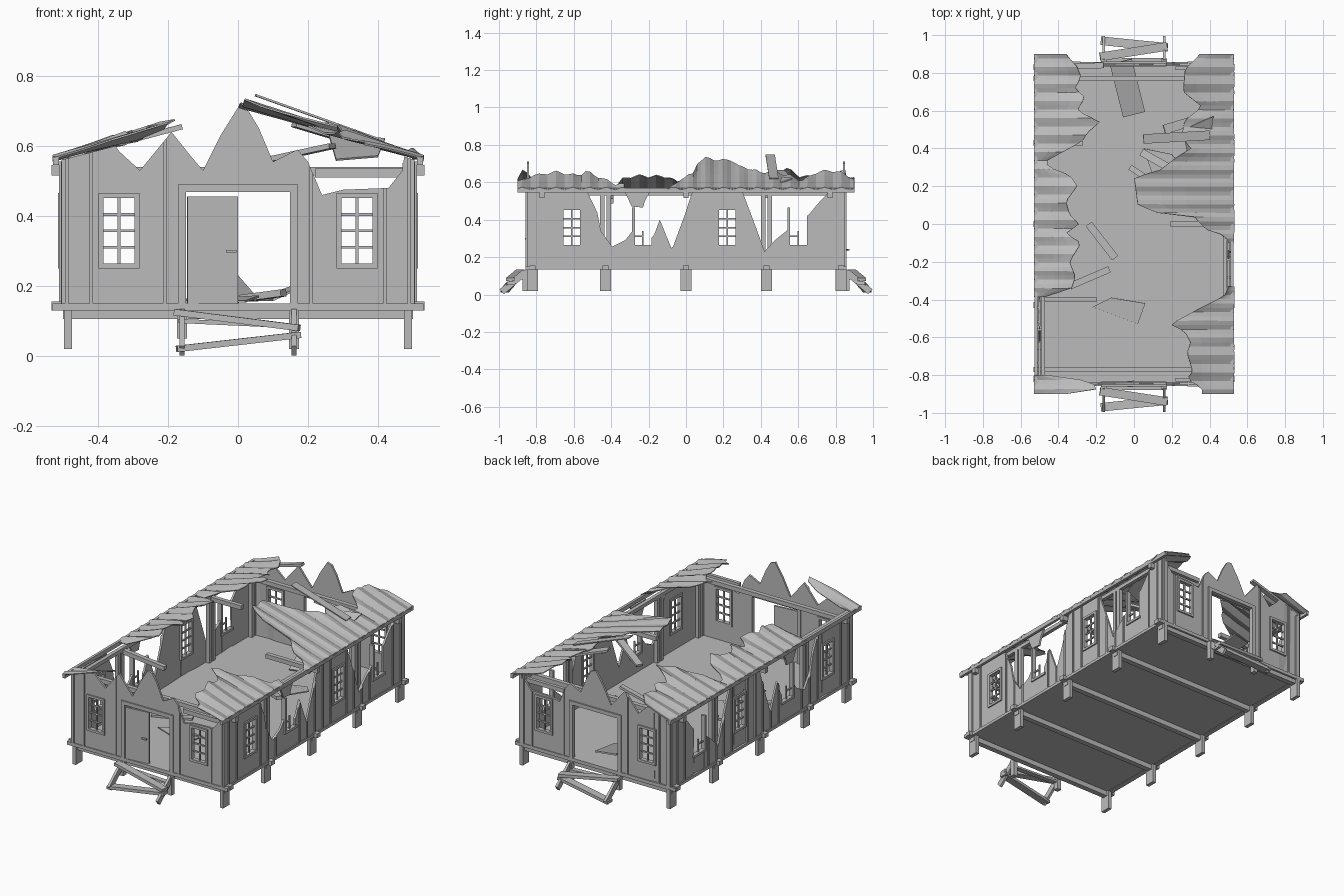
import bpy, bmesh, math
from mathutils import Vector

cube = bpy.data.objects.get("Cube")
if cube:
    bpy.data.objects.remove(cube)

grey = bpy.data.materials.new("weathered grey")
grey.use_nodes = True
grey.diffuse_color = (0.5, 0.5, 0.5, 1)
grey.node_tree.nodes["Principled BSDF"].inputs["Base Color"].default_value = (0.5, 0.5, 0.5, 1)


def finish(name, bm, thick=0):
    mesh = bpy.data.meshes.new(name)
    bmesh.ops.recalc_face_normals(bm, faces=bm.faces[:])
    bm.to_mesh(mesh)
    bm.free()
    mesh.materials.append(grey)
    ob = bpy.data.objects.new(name, mesh)
    bpy.context.collection.objects.link(ob)
    if thick:
        mod = ob.modifiers.new("thickness", "SOLIDIFY")
        mod.thickness, mod.offset = thick, 0
    return ob


def box(name, x0, x1, y0, y1, z0, z1):
    bm = bmesh.new()
    bmesh.ops.create_cube(bm, size=1)
    for v in bm.verts:
        v.co = ((x0 + x1) / 2 + v.co.x * (x1 - x0), (y0 + y1) / 2 + v.co.y * (y1 - y0),
                (z0 + z1) / 2 + v.co.z * (z1 - z0))
    return finish(name, bm)


def plank(name, a, b, width, thick):
    # board running from a to b, lying as flat as its slope allows
    a, b = Vector(a), Vector(b)
    along = (b - a).normalized()
    side = along.cross(Vector((0, 0, 1))).normalized()
    up = side.cross(along)
    bm = bmesh.new()
    bmesh.ops.create_cube(bm, size=1)
    for v in bm.verts:
        v.co = (a + b) / 2 + along * v.co.x * (b - a).length + side * v.co.y * width + up * v.co.z * thick
    return finish(name, bm)


def sheet(name, points, thick):
    bm = bmesh.new()
    bm.faces.new([bm.verts.new(p) for p in points])
    return finish(name, bm, thick)


def lerp(table, u):
    for (a, p), (b, q) in zip(table, table[1:]):
        if a <= u <= b:
            return p + (q - p) * (u - a) / (b - a)
    return table[-1][1]


BASE, EAVE = 0.15, 0.555


def wall(name, place, top, holes, seams):
    # place(u, z, out) maps wall coordinates to the world; holes are (u0, u1, z0, z1)
    us = sorted({u for u, z in top} | {u for h in holes for u in h[:2]})
    bm = bmesh.new()

    def piece(a, b, lo, hi_a, hi_b, d=0):
        if max(hi_a, hi_b) > lo + 0.002:
            bm.faces.new([bm.verts.new(place(u, z, d)) for u, z in
                          ((a, lo), (b, lo), (b, max(hi_b, lo + 0.001)), (a, max(hi_a, lo + 0.001)))])

    def column(a, b, d=0):
        ta, tb = lerp(top, a), lerp(top, b)
        hole = [h for h in holes if h[0] < (a + b) / 2 < h[1]]
        if hole:
            piece(a, b, BASE, min(ta, hole[0][2]), min(tb, hole[0][2]), d)
            piece(a, b, hole[0][3], ta, tb, d)
        else:
            piece(a, b, BASE, ta, tb, d)

    for a, b in zip(us, us[1:]):
        column(a, b)
    bmesh.ops.remove_doubles(bm, verts=bm.verts[:], dist=0.0005)
    finish(name, bm, 0.012)
    # battens over the board seams
    bm = bmesh.new()
    for u in seams:
        if not any(h[0] - 0.02 < u < h[1] + 0.02 for h in holes):
            column(u - 0.005, u + 0.005, 0.008)
    finish(name + "_battens", bm, 0.008)


def bar(name, place, u0, u1, z0, z1, d0=-0.012, d1=0.014):
    p, q = place(u0, z0, d0), place(u1, z1, d1)
    lo, hi = [min(s) for s in zip(p, q)], [max(s) for s in zip(p, q)]
    return box(name, lo[0], hi[0], lo[1], hi[1], lo[2], hi[2])


def window(name, place, u, broken=False):
    # frame and glazing bars; a broken window keeps its lower left parts
    z0, z1, w, f = 0.25, 0.465, 0.058, 0.014
    bar(name + "_sill", place, u - w, u + w, z0, z0 + f)
    bar(name + "_stile", place, u - w, u - w + f, z0, z1)
    for i in range(1, 2 if broken else 4):
        z = z0 + f + (z1 - z0 - 2 * f) * i / 4
        bar(name + "_bar", place, u - w, u + (0 if broken else w), z - 0.004, z + 0.004, -0.004, 0.004)
    bar(name + "_mullion", place, u - 0.004, u + 0.004, z0, z0 + 0.09 if broken else z1, -0.004, 0.004)
    if not broken:
        bar(name + "_head", place, u - w, u + w, z1 - f, z1)
        bar(name + "_stile", place, u + w - f, u + w, z0, z1)


def opening(u):
    return (u - 0.046, u + 0.046, 0.262, 0.453)


# End walls with doorway, windows and steps
END_TOP = [(-.505, .56), (-.35, .6), (-.34, .585), (-.28, .53), (-.19, .64), (-.13, .565), (-.1, .53), (-.05, .63),
           (.0, .71), (.03, .7), (.06, .65), (.1, .555), (.17, .59), (.2, .555), (.24, .46), (.3, .475),
           (.43, .48), (.47, .53), (.475, .57), (.505, .56)]
for name, s in (("front", -1), ("back", 1)):
    def end(u, z, d, s=s):
        return (u, s * (0.845 + d), z)
    holes = [opening(-.34), opening(.34), (-.15, .15, BASE, .47)]
    wall(name + "_wall", end, END_TOP, holes, [-.49 + .07 * i for i in range(15)])
    for u in (-.34, .34):
        window(name + "_window", end, u)
    for u in (-.16, .16):
        bar(name + "_door_post", end, u - .011, u + .011, .14, .49)
        bar(name + "_step_leg", end, u - .014, u + .014, .02 if u > 0 else .05, .13, .0, .03)
        plank(name + "_stringer", (u, s * .86, .12), (u, s * .985, .015), .015, .035)
    bar(name + "_door_head", end, -.171, .171, .468, .49)
    bar(name + "_torn_rail", end, .22, .47, .51, .535, -.03, -.01)
    bar(name + "_sill", end, -.53, .53, .13, BASE, -.02, .012)
    plank(name + "_upper_step", (-.18, s * .885, .125), (.175, s * .94, .08), .045, .018)
    plank(name + "_lower_step", (-.175, s * .97, .02), (.178, s * .935, .06), .045, .018)
    plank(name + "_inner_step", (-.17, s * .865, .1), (.16, s * .865, .085), .03, .012)

# Front door standing slightly ajar
plank("door_leaf", (-.145, -.85, .298), (0, -.835, .298), .012, .315)
box("door_handle", -.035, -.005, -.862, -.85, .295, .303)

# Long walls
SIDE_TOP = [(-.845, EAVE), (-.53, EAVE), (-.475, .44), (-.455, .34), (-.395, .256), (-.325, .29), (-.27, .36),
            (-.22, .26), (-.17, .32), (-.14, .4), (-.075, .24), (-.005, .43), (.03, .54), (.04, EAVE), (.3, EAVE),
            (.37, .37), (.42, .23), (.475, .29), (.55, .35), (.66, .43), (.7, .48), (.77, EAVE), (.845, EAVE)]
for name, s in (("left", 1), ("right", -1)):
    def side(u, z, d, s=s):
        return (s * (0.5 + d), u, z)
    wall(name + "_wall", side, SIDE_TOP, [opening(u) for u in (-.61, -.23, .22, .6)],
         [-.81 + .0736 * i for i in range(23)])
    for u, broken in ((-.61, False), (-.23, True), (.22, False), (.6, True)):
        window(name + "_window", side, u, broken)
    sheet(name + "_torn_lintel", [side(u, z, 0) for u, z in
          ((-.33, EAVE), (-.29, .47), (-.23, .465), (-.22, .5), (-.19, EAVE))], .012)
    bar(name + "_sill", side, -.85, .85, .133, BASE, -.02, .012)
    bar(name + "_wall_plate", side, -.85, .85, .53, .552, -.03, -.008)
    bar(name + "_eave_board", side, -.9, .9, .545, .57, .012, .028)
    for u in (-.82, -.43, 0, .43, .83):
        bar(name + "_foot", side, u - .03, u + .03, .02, .135, -.025, -.003)
        bar(name + "_joist_end", side, u - .016, u + .016, .13, .155, .0, .033)
        if abs(u) > .1:
            for v in (u - .017, u + .017):
                bar(name + "_stud", side, v - .012, v + .012, BASE, .54, -.03, -.008)
    for u in (-.77, 0, .77):
        bar(name + "_tie_end", side, u - .013, u + .013, .515, .545, 0, .033)

# Floor, joists and tie beams
box("floor", -.505, .505, -.85, .85, .135, .15)
for y in (-.82, -.43, 0, .43, .83):
    box("joist", -.5, .5, y - .016, y + .016, .105, .136)
for y in (-.77, .77):
    box("tie_beam", -.5, .5, y - .013, y + .013, .515, .54)
box("broken_tie_back", -.5, -.27, .415, .44, .515, .54)
box("broken_tie_middle", .19, .5, -.013, .013, .515, .54)
plank("broken_tie_front", (-.5, -.4, .53), (-.2, -.4, .5), .026, .025)


# Corrugated roof patches: table of (y, inner edge distance from the ridge)
def roof(name, s, edge, slope):
    n = max(4, round((edge[-1][0] - edge[0][0]) / .0225))
    bm = bmesh.new()
    rows = []
    for i in range(n + 1):
        y = edge[0][0] + (edge[-1][0] - edge[0][0]) * i / n
        inner = lerp(edge, y)
        row = []
        for k in range(5):
            x = .53 + (inner - .53) * k / 4
            wave = .007 * math.sin(y * 70) + .012 * math.sin(y * 17 + s) * (k / 4) ** 2
            row.append(bm.verts.new((s * x, y, .565 + slope * (.53 - x) + wave)))
        rows.append(row)
    for r, q in zip(rows, rows[1:]):
        for k in range(4):
            bm.faces.new((r[k], r[k + 1], q[k + 1], q[k]))
    finish(name, bm, .005)


roof("right_roof", -1, [(-.385, .47), (-.34, .33), (-.28, .31), (-.2, .34), (-.1, .28), (-.05, .36), (0, .29),
     (.05, .34), (.12, .36), (.2, .3), (.26, .34), (.3, .45), (.33, .47), (.44, .27), (.48, .25), (.54, .18),
     (.6, .3), (.67, .26), (.72, .31), (.78, .28), (.83, .3), (.9, .36)], .28)
roof("right_roof_front", -1, [(-.9, .36), (-.87, .17), (-.83, .25), (-.8, .46)], .28)
roof("left_roof_front", 1, [(-.9, .36), (-.87, .36), (-.82, .28), (-.78, .31), (-.68, .28), (-.63, .3), (-.57, .27),
     (-.53, .19), (-.5, .25), (-.45, .34), (-.42, .4), (-.38, .48), (-.33, .5)], .31)
roof("left_roof_back", 1, [(-.1, .5), (-.06, .48), (-.04, .4), (0, .35), (.04, .32), (.05, .15), (.1, .02), (.25, .0),
     (.28, .13), (.35, .22), (.4, .3), (.46, .25), (.55, .27), (.62, .36), (.7, .26), (.82, .27), (.9, .35)], .31)

# Loose roof timbers
plank("bent_roof_sheet", (.05, .45, .745), (.4, .47, .62), .05, .006)
plank("loose_rafter", (.16, .5, .66), (.36, .56, .6), .05, .012)
plank("hanging_rafter", (.04, .38, .55), (.27, .25, .6), .04, .015)
plank("slipped_rafter", (-.5, .83, .565), (-.16, .84, .655), .03, .015)
sheet("curled_roof_sheet", [(.26, .5, .63), (.42, .57, .62), (.4, .42, .57), (.28, .38, .56)], .006)

# Debris lying inside
plank("fallen_plank", (-.24, 0, .158), (-.1, -.18, .158), .04, .012)
plank("fallen_plank", (-.34, -.33, .158), (-.13, -.24, .158), .035, .012)
plank("fallen_board", (-.07, .86, .24), (0, .58, .16), .12, .008)
plank("fallen_beam", (-.02, .3, .16), (.13, .2, .18), .03, .02)
sheet("fallen_sheet", [(-.22, -.44, .155), (-.12, -.39, .16), (.06, -.42, .17), (.02, -.53, .155)], .006)
sheet("fallen_sheet", [(.05, .4, .16), (.2, .37, .2), (.3, .24, .25), (.1, .26, .16)], .006)
